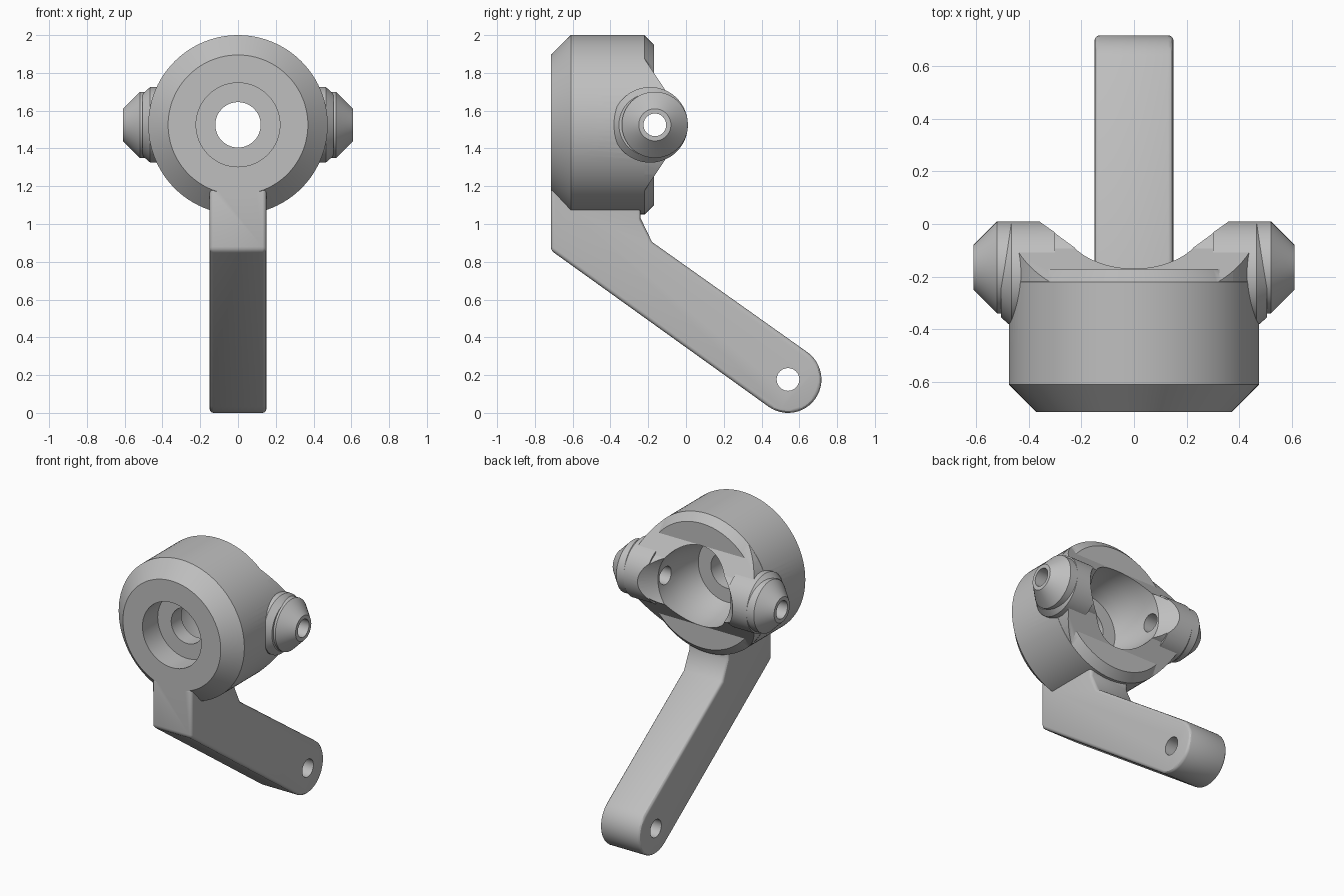
import bpy, bmesh, math
from mathutils import Vector

cube = bpy.data.objects.get("Cube")
if cube:
    bpy.data.objects.remove(cube, do_unlink=True)

grey = bpy.data.materials.new("plain grey")
grey.use_nodes = True
colour = (0.52, 0.52, 0.52, 1)
grey.diffuse_color = colour
grey.node_tree.nodes["Principled BSDF"].inputs["Base Color"].default_value = colour

HUB_Z = 1.525
PIN_Y = -0.165
HUB = (0, 0, HUB_Z)
PIN = (0, PIN_Y, HUB_Z)


def finish(name, bm):
    bmesh.ops.recalc_face_normals(bm, faces=bm.faces)
    mesh = bpy.data.meshes.new(name)
    bm.to_mesh(mesh)
    bm.free()
    obj = bpy.data.objects.new(name, mesh)
    bpy.context.collection.objects.link(obj)
    mesh.materials.append(grey)
    return obj


def lathe(name, profile, axis, centre, sides=96):
    """Turn (position, radius) pairs about the x or y axis."""
    bm = bmesh.new()
    rings = []
    for t, r in profile:
        ring = []
        for i in range(sides):
            a = math.tau * i / sides
            c, s = r * math.cos(a), r * math.sin(a)
            p = (t, c, s) if axis == "x" else (c, t, s)
            ring.append(bm.verts.new(Vector(p) + Vector(centre)))
        rings.append(ring)
    for low, high in zip(rings, rings[1:]):
        for i in range(sides):
            j = (i + 1) % sides
            bm.faces.new((low[i], low[j], high[j], high[i]))
    bm.faces.new(rings[0])
    bm.faces.new(rings[-1])
    return finish(name, bm)


def prism(name, outline, half_width):
    """Extrude a (y, z) outline sideways."""
    bm = bmesh.new()
    face = bm.faces.new([bm.verts.new((-half_width, y, z)) for y, z in outline])
    new = bmesh.ops.extrude_face_region(bm, geom=[face])["geom"]
    moved = [v for v in new if isinstance(v, bmesh.types.BMVert)]
    bmesh.ops.translate(bm, verts=moved, vec=(2 * half_width, 0, 0))
    return finish(name, bm)


def apply(obj, mod):
    bpy.context.view_layer.objects.active = obj
    bpy.ops.object.modifier_apply(modifier=mod.name)


def combine(obj, other, operation):
    mod = obj.modifiers.new("boolean", "BOOLEAN")
    mod.operation, mod.object, mod.solver = operation, other, "EXACT"
    apply(obj, mod)
    bpy.data.objects.remove(other, do_unlink=True)


# Chamfered hub drum
knuckle = lathe("steering_knuckle", [(-0.715, 0.37), (-0.61, 0.475), (-0.22, 0.475),
                                     (-0.17, 0.425)], "y", HUB)

# Sloped saddle behind the drum, trimmed to its round outline
saddle = prism("saddle", [(-0.4, HUB_Z + 0.34), (-0.22, HUB_Z + 0.35), (-0.09, HUB_Z + 0.155),
                          (-0.09, HUB_Z - 0.155), (-0.22, HUB_Z - 0.35), (-0.4, HUB_Z - 0.34)], 0.6)
combine(saddle, lathe("trim", [(-0.5, 0.474), (0.1, 0.474)], "y", HUB), "INTERSECT")
combine(knuckle, saddle, "UNION")

# Pin bosses with flared roots, one on each side
for side in (-1, 1):
    boss = lathe("boss", [(side * x, r) for x, r in
                          ((0.2, 0.175), (0.52, 0.175), (0.61, 0.085))], "x", PIN)
    root = lathe("root", [(side * x, r) for x, r in
                          ((0.3, 0.2), (0.465, 0.2), (0.505, 0.165))], "x", (0, PIN_Y - 0.025, HUB_Z))
    combine(knuckle, boss, "UNION")
    combine(knuckle, root, "UNION")

# Bent arm with a rounded tip
tip_y, tip_z, tip_r = 0.54, 0.177, 0.177
slope = math.atan2(0.816, 0.577)
outline = [(-0.715, 1.19), (-0.715, 0.86)]
for i in range(25):
    a = slope - math.pi + math.pi * i / 24
    outline.append((tip_y + tip_r * math.cos(a), tip_z + tip_r * math.sin(a)))
outline += [(-0.18, 0.905), (-0.24, 1.03), (-0.24, 1.19)]
arm = prism("arm", outline, 0.15)
bevel = arm.modifiers.new("rounded edges", "BEVEL")
bevel.width, bevel.segments, bevel.limit_method = 0.02, 3, "ANGLE"
apply(arm, bevel)
combine(knuckle, arm, "UNION")

# Rear bowl, bearing seat, axle bore, pin hole and tip hole
cuts = [
    lathe("bowl", [(-0.44, 0.215), (-0.37, 0.24), (-0.28, 0.262), (-0.19, 0.274),
                   (-0.09, 0.275), (0.01, 0.36), (0.1, 0.44)], "y", HUB),
    lathe("seat", [(-0.9, 0.222), (-0.55, 0.222)], "y", HUB),
    lathe("bore", [(-0.9, 0.12), (0.2, 0.12)], "y", HUB),
    lathe("pin_hole", [(-0.8, 0.06), (0.8, 0.06)], "x", PIN, 48),
    lathe("tip_hole", [(-0.4, 0.06), (0.4, 0.06)], "x", (0, tip_y, tip_z), 48),
]
for cutter in cuts:
    combine(knuckle, cutter, "DIFFERENCE")

bpy.ops.object.select_all(action="DESELECT")
knuckle.select_set(True)
bpy.context.view_layer.objects.active = knuckle
bpy.ops.object.shade_smooth_by_angle(angle=math.radians(30))
